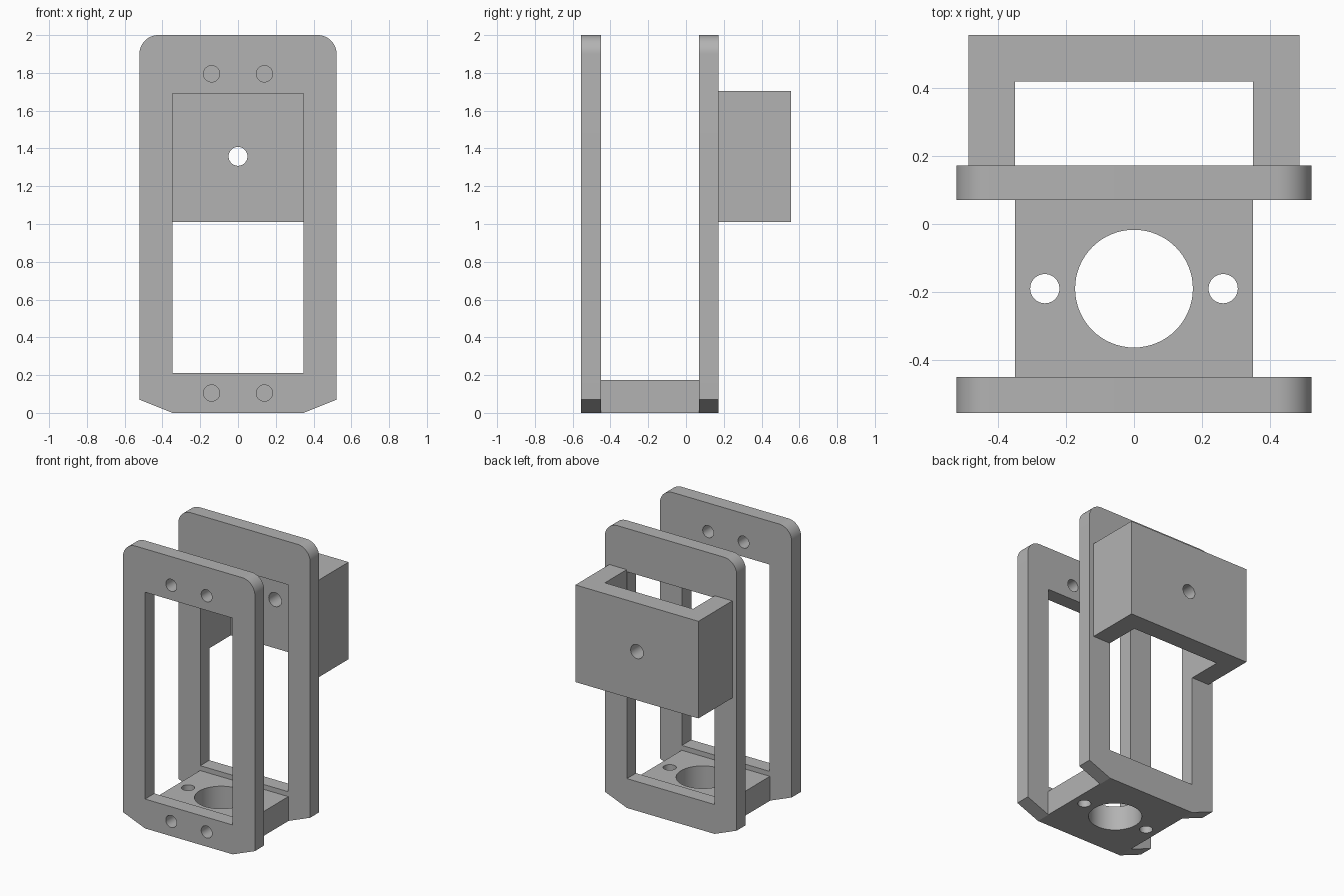
import bpy, bmesh, math

cube = bpy.data.objects.get("Cube")
if cube:
    bpy.data.objects.remove(cube, do_unlink=True)

grey = bpy.data.materials.new("plain_grey")
grey.use_nodes = True
GREY = (0.45, 0.45, 0.45, 1)
grey.diffuse_color = GREY
grey.node_tree.nodes["Principled BSDF"].inputs["Base Color"].default_value = GREY


def arc(cx, cy, r, start, end, steps):
    angles = [math.radians(start + (end - start) * i / steps) for i in range(steps + 1)]
    return [(cx + r * math.cos(a), cy + r * math.sin(a)) for a in angles]


def circle(cx, cy, r, sides=48):
    return arc(cx, cy, r, 0, 360, sides)[:-1]


def rect(x0, x1, y0, y1):
    return [(x0, y0), (x1, y0), (x1, y1), (x0, y1)]


def select_only(obj):
    bpy.ops.object.select_all(action='DESELECT')
    obj.select_set(True)
    bpy.context.view_layer.objects.active = obj


def smooth(obj):
    select_only(obj)
    bpy.ops.object.shade_smooth_by_angle(angle=math.radians(20))


def extrude_profile(name, loops, low, high, upright=False):
    """Solid from an outline plus hole loops, spanning low..high in z (or in y when upright)."""
    curve = bpy.data.curves.new(name, 'CURVE')
    curve.dimensions = '2D'
    curve.fill_mode = 'BOTH'
    curve.extrude = (high - low) / 2
    for loop in loops:
        spline = curve.splines.new('POLY')
        spline.points.add(len(loop) - 1)
        for point, (u, v) in zip(spline.points, loop):
            point.co = (u, v, 0, 1)
        spline.use_cyclic_u = True
    obj = bpy.data.objects.new(name, curve)
    bpy.context.collection.objects.link(obj)
    middle = (low + high) / 2
    if upright:
        obj.rotation_euler.x = math.pi / 2
        obj.location.y = middle
    else:
        obj.location.z = middle
    select_only(obj)
    bpy.ops.object.convert(target='MESH')
    obj = bpy.context.view_layer.objects.active
    # Weld caps to walls
    bm = bmesh.new()
    bm.from_mesh(obj.data)
    bmesh.ops.remove_doubles(bm, verts=bm.verts, dist=1e-5)
    bmesh.ops.recalc_face_normals(bm, faces=bm.faces)
    bm.to_mesh(obj.data)
    bm.free()
    obj.data.materials.clear()
    obj.data.materials.append(grey)
    smooth(obj)
    return obj


# Upright frames: rounded top corners, chamfered bottom corners, tall window
W, INNER, R = 0.522, 0.347, 0.1
outline = ([(-INNER, 0), (INNER, 0), (W, 0.07)]
           + arc(W - R, 2 - R, R, 0, 90, 16)
           + arc(R - W, 2 - R, R, 90, 180, 16)
           + [(-W, 0.07)])
window = rect(-INNER, INNER, 0.21, 1.69)
screw_holes = [circle(x, z, 0.043) for x in (-0.14, 0.14) for z in (0.105, 1.795)]
extrude_profile("front_frame", [outline, window] + screw_holes, -0.555, -0.45, upright=True)
extrude_profile("rear_frame", [outline, window], 0.07, 0.172, upright=True)

# Base block with a large bore and two small holes
base_loops = [rect(-0.349, 0.349, -0.45, 0.07), circle(0, -0.19, 0.173, 64)]
base_loops += [circle(x, -0.19, 0.043) for x in (-0.262, 0.262)]
extrude_profile("base_block", base_loops, 0, 0.175)

# U-shaped rear bracket
u_shape = [(-0.487, 0.172), (-0.487, 0.555), (0.487, 0.555), (0.487, 0.172),
           (0.349, 0.172), (0.349, 0.419), (-0.349, 0.419), (-0.349, 0.172)]
bracket = extrude_profile("rear_bracket", [u_shape], 1.01, 1.705)

# Hole through the bracket's back wall
cutter = extrude_profile("hole_cutter", [circle(0, 1.358, 0.05)], 0.35, 0.65, upright=True)
cutter.hide_render = True
cut = bracket.modifiers.new("hole", 'BOOLEAN')
cut.operation = 'DIFFERENCE'
cut.solver = 'EXACT'
cut.object = cutter
select_only(bracket)
bpy.ops.object.modifier_apply(modifier=cut.name)
bpy.data.objects.remove(cutter, do_unlink=True)
smooth(bracket)
